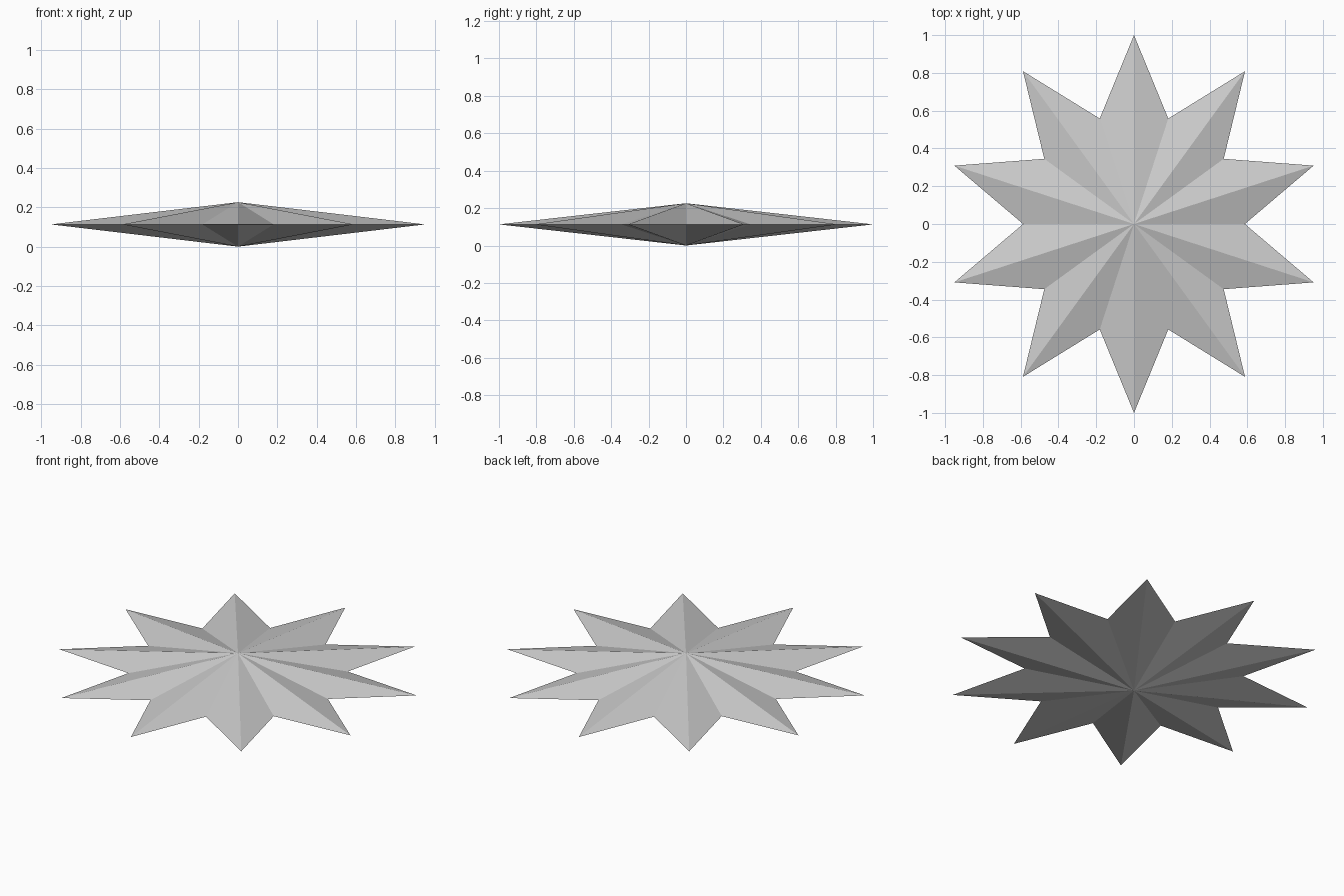
import bpy, bmesh
from math import sin, cos, pi

if "Cube" in bpy.data.objects:
    bpy.data.objects.remove(bpy.data.objects["Cube"])

POINTS = 10
OUTER, INNER = 1.0, 0.587
HEIGHT = 0.226

bm = bmesh.new()

# Star outline at mid height, alternating tips and notches
rim = []
for i in range(POINTS * 2):
    r = INNER if i % 2 else OUTER
    a = pi / 2 + i * pi / POINTS
    rim.append(bm.verts.new((r * cos(a), r * sin(a), HEIGHT / 2)))

# Facets rising to the top apex and falling to the bottom apex
top = bm.verts.new((0, 0, HEIGHT))
bottom = bm.verts.new((0, 0, 0))
for i, v in enumerate(rim):
    w = rim[(i + 1) % len(rim)]
    bm.faces.new((v, w, top))
    bm.faces.new((w, v, bottom))

mesh = bpy.data.meshes.new("faceted_star")
bm.to_mesh(mesh)
bm.free()
star = bpy.data.objects.new("faceted_star", mesh)
bpy.context.collection.objects.link(star)
